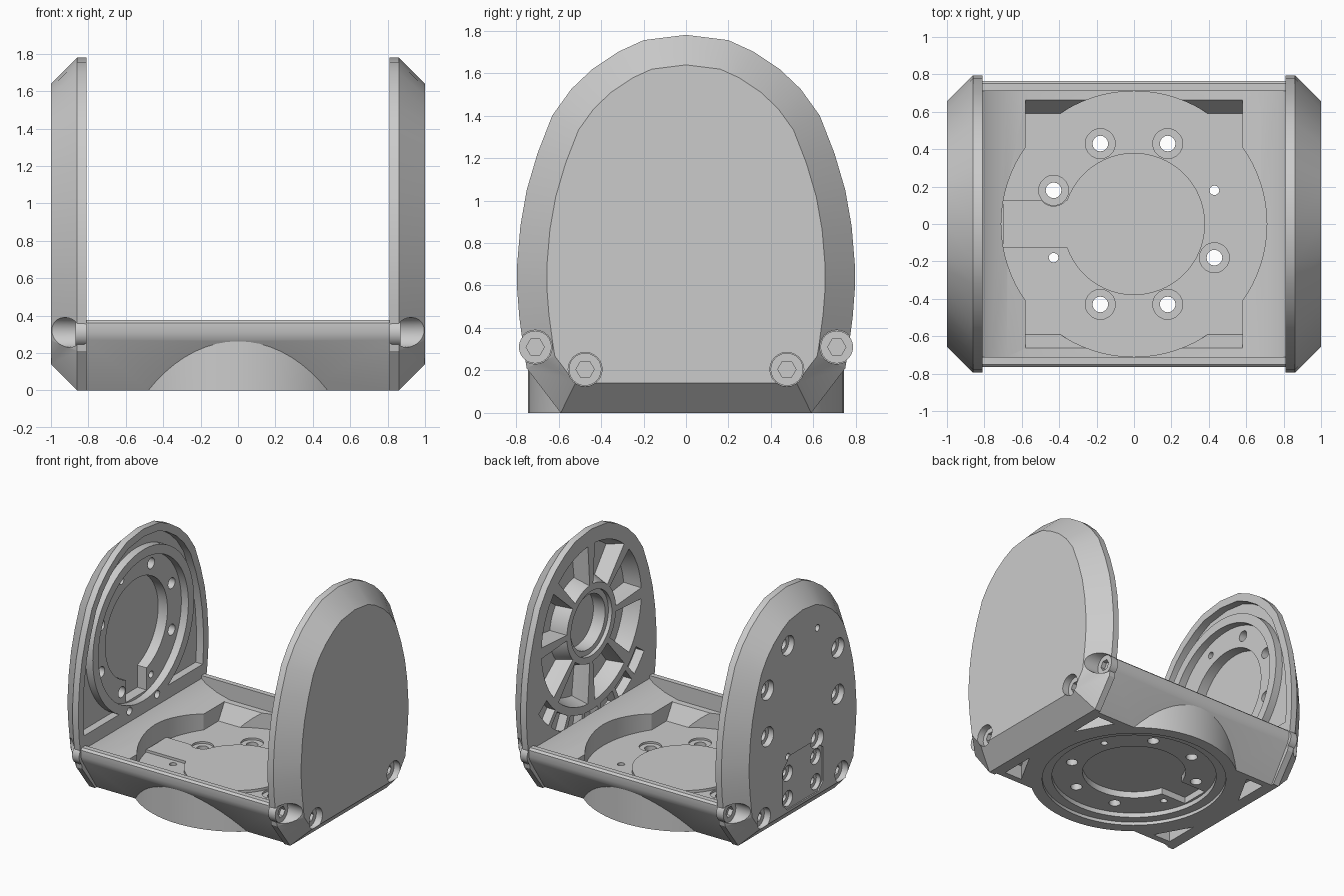
import bpy, bmesh, math
from mathutils import Vector

old = bpy.data.objects.get("Cube")
if old:
    bpy.data.objects.remove(old, do_unlink=True)

mat = bpy.data.materials.new("Plain grey")
mat.use_nodes = True
GREY = (0.6, 0.6, 0.6, 1)
mat.diffuse_color = GREY
for n in mat.node_tree.nodes:
    if n.type == "BSDF_PRINCIPLED":
        n.inputs["Base Color"].default_value = GREY


# ---------- helpers ----------
def place(axis, d, a, b):
    return {"x": (d, a, b), "y": (a, d, b), "z": (a, b, d)}[axis]


def loft(name, axis, sections):
    """Closed solid through (depth, points) sections with equal point counts."""
    bm = bmesh.new()
    rings = [[bm.verts.new(place(axis, d, *p)) for p in pts] for d, pts in sections]
    for r0, r1 in zip(rings, rings[1:]):
        for i in range(len(r0)):
            j = (i + 1) % len(r0)
            bm.faces.new((r0[i], r0[j], r1[j], r1[i]))
    bm.faces.new(rings[0])
    bm.faces.new(rings[-1])
    bmesh.ops.recalc_face_normals(bm, faces=bm.faces)
    me = bpy.data.meshes.new(name)
    bm.to_mesh(me)
    bm.free()
    me.materials.append(mat)
    ob = bpy.data.objects.new(name, me)
    bpy.context.scene.collection.objects.link(ob)
    return ob


def prism(axis, pts, lo, hi, name="cutter"):
    return loft(name, axis, [(lo, pts), (hi, pts)])


def circle(a, b, r, n=64):
    return [(a + r * math.cos(math.tau * i / n), b + r * math.sin(math.tau * i / n))
            for i in range(n)]


def rect(a0, a1, b0, b1):
    return [(a0, b0), (a1, b0), (a1, b1), (a0, b1)]


def sector(a, b, r0, r1, t0, t1, n=8):
    ts = [math.radians(t0 + (t1 - t0) * i / n) for i in range(n + 1)]
    outer = [(a + r1 * math.cos(t), b + r1 * math.sin(t)) for t in ts]
    inner = [(a + r0 * math.cos(t), b + r0 * math.sin(t)) for t in reversed(ts)]
    return outer + inner


def keyhole(r, w, reach):
    """Disc with a straight slot towards negative a."""
    end = math.pi - math.asin(w / r)
    arc = [(r * math.cos(t), r * math.sin(t))
           for t in (-end + 2 * end * i / 56 for i in range(57))]
    return arc + [(-reach, w), (-reach, -w)]


def boolean(ob, cutters, op="DIFFERENCE"):
    for c in cutters:
        m = ob.modifiers.new("cut", "BOOLEAN")
        m.operation, m.solver, m.object = op, "EXACT", c
        bpy.context.view_layer.update()
        deps = bpy.context.evaluated_depsgraph_get()
        me = bpy.data.meshes.new_from_object(ob.evaluated_get(deps))
        ob.modifiers.clear()
        ob.data = me
        bpy.data.objects.remove(c, do_unlink=True)


def inset(pts, d):
    out = []
    for i, p in enumerate(pts):
        p = Vector(p)
        e0 = (p - Vector(pts[i - 1])).normalized()
        e1 = (Vector(pts[(i + 1) % len(pts)]) - p).normalized()
        n0, n1 = Vector((e0.y, -e0.x)), Vector((e1.y, -e1.x))
        out.append(tuple(p + (n0 + n1) * d / (1 + n0.dot(n1))))
    return out


def mirrored(half):
    """Complete a half profile about the vertical axis."""
    return half + [(-a, b) for a, b in reversed(half) if a > 0]


# ---------- base: trough with a round bulge ----------
FLOOR = 0.13
base = prism("x", mirrored([(0.75, 0.375), (0.765, 0.36), (0.765, 0.31), (0.75, 0.27), (0.57, 0)]),
             -0.812, 0.812, "base")
boolean(base, [prism("z", circle(0, 0, 0.745, 80), 0, 0.28)], "UNION")
ledge = mirrored([(0.82, 0.5), (0.82, 0.36), (0.77, 0.32), (0.68, 0.28), (0.57, 0.25)])
pocket = mirrored([(0.71, 0.5), (0.71, 0.33), (0.59, FLOOR)])
boolean(base, [
    prism("y", ledge, -0.71, 0.71),
    prism("x", pocket, -0.58, 0.58),
    prism("z", circle(0, 0, 0.71, 80), FLOOR, 0.5),
    # underside steps and keyhole recess
    prism("z", circle(0, 0, 0.66), -0.1, 0.025),
    prism("z", circle(0, 0, 0.59), -0.1, 0.06),
    prism("z", keyhole(0.37, 0.11, 0.57), -0.1, 0.11),
])
for sx in (-1, 1):
    for sy in (-1, 1):
        corner = [(sx * a, sy * b) for a, b in ((0.62, 0.52), (0.77, 0.52), (0.77, 0.25))]
        boolean(base, [prism("z", corner, -0.1, 0.11)])

# raised keyhole disc on the floor
disc = prism("z", keyhole(0.38, 0.125, 0.70), 0.112, 0.15, "floor_disc")

# floor bolt holes
BOLTS = [(-0.18, 0.43), (0.18, 0.43), (-0.43, 0.18), (-0.18, -0.43), (0.18, -0.43), (0.43, -0.18)]
for a, b in BOLTS:
    boolean(base, [prism("z", circle(a, b, 0.08, 20), FLOOR - 0.015, 0.2),
                   prism("z", circle(a, b, 0.042, 16), -0.1, 0.3)])
    boolean(disc, [prism("z", circle(a, b, 0.085, 20), 0.1, 0.2)])
for a, b in ((0.43, 0.18), (-0.43, -0.18)):
    boolean(base, [prism("z", circle(a, b, 0.026, 12), -0.1, 0.3)])

# ---------- side plates ----------
OUTLINE = mirrored([(0, 1.78), (0.2, 1.755), (0.32, 1.70), (0.44, 1.62), (0.54, 1.525),
                    (0.63, 1.40), (0.70, 1.22), (0.75, 1.05), (0.78, 0.88), (0.795, 0.70),
                    (0.795, 0.58), (0.785, 0.45), (0.765, 0.30), (0.75, 0.21), (0.59, 0)])


def make_plate(name, s):
    plate = loft(name, "x", [(s * 0.81, OUTLINE), (s * 0.86, OUTLINE), (s * 1.0, inset(OUTLINE, 0.14))])
    # corner screws set in counterbores
    for i, (y, z, seat, head) in enumerate(((0.71, 0.31, 0.82, 0.87), (0.475, 0.205, 0.90, 0.95))):
        for sy in (-1, 1):
            boolean(plate, [prism("x", circle(sy * y, z, 0.08, 24), s * seat, s * 1.1)])
            screw = prism("x", circle(sy * y, z, 0.077, 24), s * (seat - 0.01), s * head,
                          f"{name}_screw_{i}_{'left' if sy > 0 else 'right'}")
            boolean(screw, [prism("x", circle(sy * y, z, 0.043, 6), s * (head - 0.035), s * 1.1)])
    return plate


left = make_plate("left_plate", 1)
right = make_plate("right_plate", -1)

# left plate: hub, spokes and small cells on the inside
HUB = 1.05
boolean(left, [prism("x", circle(0, HUB, 0.21), 0.7, 0.94),
               prism("x", circle(0, HUB, 0.25), 0.7, 0.84)])
for i in range(8):
    t = 45 * i
    wide, deep = sector(0, HUB, 0.30, 0.61, t + 4, t + 41), sector(0, HUB, 0.34, 0.57, t + 7, t + 38)
    boolean(left, [loft("cutter", "x", [(0.7, wide), (0.82, wide), (0.93, deep)])])
for i in range(7):
    t = -146 + 16 * i
    boolean(left, [prism("x", sector(0, HUB, 0.67, 0.79, t + 1.5, t + 14.5, 3), 0.7, 0.88)])

# right plate: recess around a raised ring, bolt circle and keyhole
AXIS = 1.0
recess = prism("x", [p for p in inset(OUTLINE, 0.06) if p[1] > 0.4], -0.87, -0.7)
boolean(recess, [prism("x", circle(0, AXIS, 0.62), -1.1, -0.6),
                 prism("x", rect(-0.27, 0.27, 0.1, 0.9), -1.1, -0.6)])
slot = [(b, AXIS + a) for a, b in keyhole(0.38, 0.125, 0.53)]
boolean(right, [recess, prism("x", circle(0, AXIS, 0.55), -0.87, -0.7), prism("x", slot, -0.95, -0.7)])

# shallow connector panel on the outside
panel = [(0.15, 0.57), (0.25, 0.48), (0.25, 0.22), (0.19, 0.16)]
boolean(right, [prism("x", mirrored(panel), -1.1, -0.99)])

ring_holes = [(0.18, 0.43), (-0.43, 0.18), (0.43, 0.18), (-0.43, -0.18), (0.43, -0.18), (-0.18, -0.43)]
holes = [(y, AXIS + z, 0.075, 0.042) for y, z in ring_holes]
holes += [(y, z, 0.06, 0.03) for y in (-0.17, 0.17) for z in (0.24, 0.435)]
holes += [(-0.18, AXIS + 0.43, 0.026, 0.026), (0.18, AXIS - 0.43, 0.026, 0.026)]
for y, z, bore, hole in holes:
    if bore > hole:
        boolean(right, [prism("x", circle(y, z, bore, 20), -1.1, -0.955)])
    boolean(right, [prism("x", circle(y, z, hole, 16), -1.2, -0.6)])

# ---------- shading ----------
for ob in bpy.context.scene.objects:
    ob.select_set(ob.type == "MESH")
bpy.context.view_layer.objects.active = base
bpy.ops.object.shade_smooth_by_angle(angle=math.radians(25))
